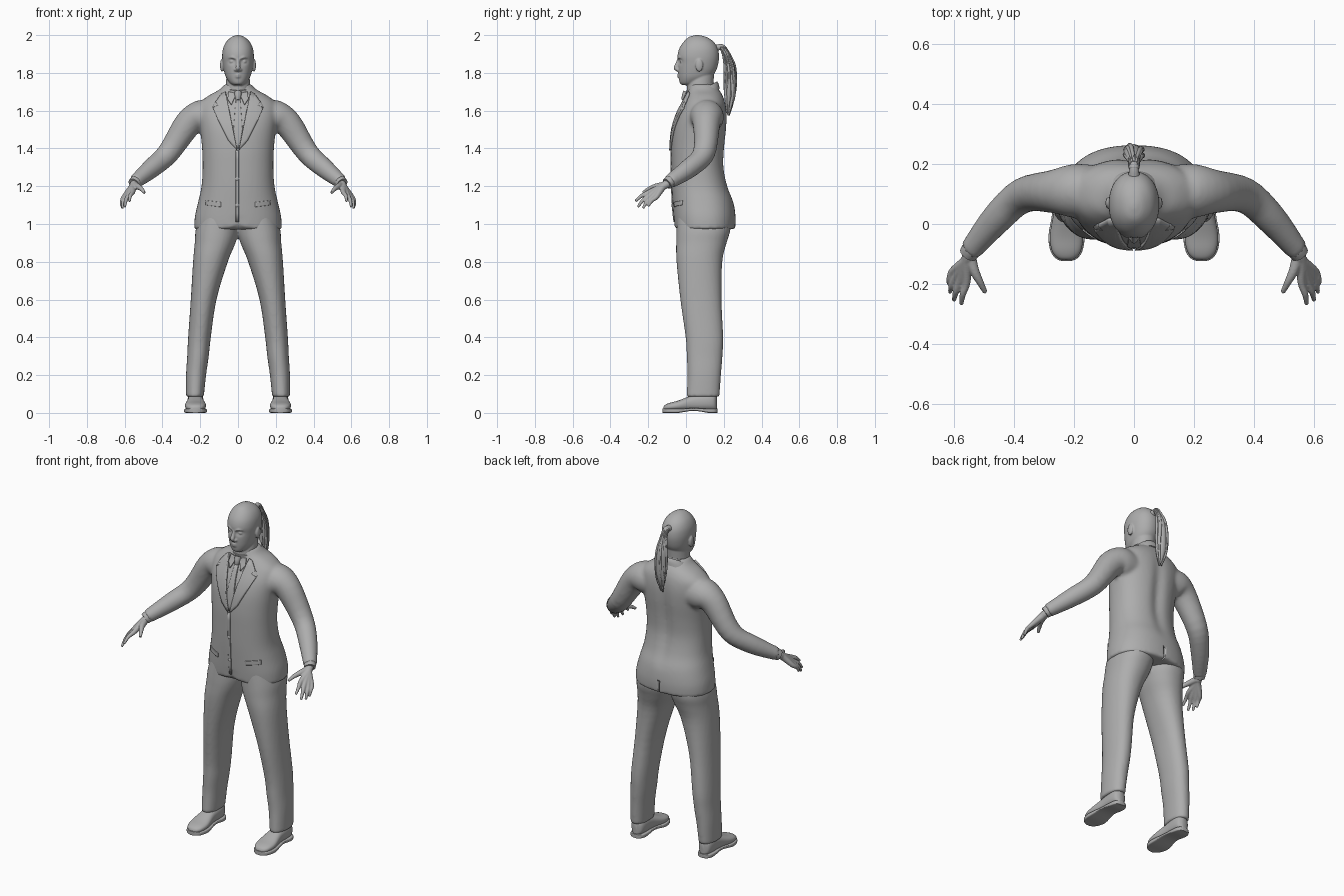
import bpy, bmesh, math, random
from mathutils import Vector, Matrix
from mathutils.bvhtree import BVHTree

random.seed(4)
cube = bpy.data.objects.get("Cube")
if cube:
    bpy.data.objects.remove(cube, do_unlink=True)

grey = bpy.data.materials.new("plain_grey")
grey.use_nodes = True
grey.diffuse_color = (0.42, 0.42, 0.42, 1)
grey.node_tree.nodes["Principled BSDF"].inputs["Base Color"].default_value = grey.diffuse_color

X_AXIS, Z_AXIS = Vector((1, 0, 0)), Vector((0, 0, 1))
SIDES = (("left", 1), ("right", -1))


def spline(a, b, c, d, t):
    return 0.5 * (2 * b + (c - a) * t + (2 * a - 5 * b + 4 * c - d) * t * t + (3 * b - a - 3 * c + d) * t ** 3)


def loft(bm, sections, power=2.0, sides=32, steps=4):
    """Skin smooth rings through (centre, u axis, v axis) sections and cap both ends."""
    last = len(sections) - 1
    dense = []
    for i in range(last):
        quad = [sections[min(max(i + k, 0), last)] for k in (-1, 0, 1, 2)]
        for s in range(steps):
            dense.append([spline(*(q[j] for q in quad), s / steps) for j in range(3)])
    dense.append(sections[-1])
    rings = []
    for centre, u, v in dense:
        ring = []
        for k in range(sides):
            a = math.tau * k / sides
            c, s = math.cos(a), math.sin(a)
            c = math.copysign(abs(c) ** (2 / power), c)
            s = math.copysign(abs(s) ** (2 / power), s)
            ring.append(bm.verts.new(centre + u * c + v * s))
        rings.append(ring)
    for low, high in zip(rings, rings[1:]):
        for k in range(sides):
            n = (k + 1) % sides
            bm.faces.new((low[k], low[n], high[n], high[k]))
    bm.faces.new(rings[0][::-1])
    bm.faces.new(rings[-1])


def upright(rows, cx=None, side=1):
    """Rows of z, half width, front y, back y (and centre x) to horizontal rings."""
    return [(Vector((side * (r[4] if len(r) > 4 else 0), (r[2] + r[3]) / 2, r[0])),
             Vector((r[1], 0, 0)), Vector((0, (r[3] - r[2]) / 2, 0))) for r in rows]


def tube(bm, points, side=1, ref=Z_AXIS, sides=14):
    """Round tube through x, y, z, radius points."""
    path = [Vector((p[0] * side, p[1], p[2])) for p in points]
    sections = []
    for i, p in enumerate(path):
        t = (path[min(i + 1, len(path) - 1)] - path[max(i - 1, 0)]).normalized()
        u = t.cross(ref).normalized()
        sections.append((p, u * points[i][3], u.cross(t) * points[i][3]))
    loft(bm, sections, sides=sides)


def ball(bm, place, size):
    bmesh.ops.create_uvsphere(bm, u_segments=20, v_segments=12, radius=1,
                              matrix=Matrix.LocRotScale(Vector(place), None, Vector(size)))


def finish(name, bm, voxel=0, smooth=0):
    bmesh.ops.recalc_face_normals(bm, faces=bm.faces)
    mesh = bpy.data.meshes.new(name)
    bm.to_mesh(mesh)
    bm.free()
    mesh.materials.append(grey)
    mesh.shade_smooth()
    mesh.set_sharp_from_angle(angle=math.radians(45))
    obj = bpy.data.objects.new(name, mesh)
    bpy.context.collection.objects.link(obj)
    if voxel:
        fuse = obj.modifiers.new("fuse", "REMESH")
        fuse.mode, fuse.voxel_size, fuse.use_smooth_shade = "VOXEL", voxel, True
        relax = obj.modifiers.new("relax", "SMOOTH")
        relax.factor, relax.iterations = 0.5, smooth
    return obj


# Jacket: torso and both sleeves fused together
bm = bmesh.new()
loft(bm, upright([
    (.972, .232, -.06, .26), (1.04, .228, -.066, .262), (1.12, .21, -.071, .25),
    (1.2, .193, -.075, .222), (1.3, .187, -.077, .203), (1.4, .19, -.077, .206),
    (1.5, .2, -.068, .216), (1.58, .21, -.045, .218), (1.64, .2, -.015, .21),
    (1.68, .155, .004, .195), (1.71, .1, .012, .175), (1.74, .07, .02, .15)]), power=2.3, sides=96)
for v in bm.verts:
    x, y, z = v.co
    if y < 0 and z < 1.03:  # front hem cutaway
        v.co.z += 0.03 * max(0, 1 - abs(x) / 0.045)
    if y > 0.1 and z > 1.1:  # hollow along the spine
        v.co.y -= 0.016 * math.exp(-(x / 0.035) ** 2) * math.sin(math.pi * min(1, (z - 1.1) / 0.6))
for _, s in SIDES:
    tube(bm, [(.12, .11, 1.56, .085), (.2, .11, 1.565, .09), (.265, .108, 1.53, .073),
              (.37, .095, 1.375, .059), (.455, .02, 1.297, .052), (.545, -.088, 1.223, .037)], s, sides=32)
jacket = finish("jacket", bm, 0.01, 4)

# Back vent groove
bm = bmesh.new()
bmesh.ops.create_cone(bm, segments=3, radius1=1, radius2=1, depth=0.06, cap_ends=True,
                      matrix=Matrix.LocRotScale(Vector((0, .27, 1.0)), Matrix.Rotation(math.pi / 2, 3, "X"), None)
                      @ Matrix.Diagonal((.009, -.09, 1, 1)))
vent = finish("vent_cutter", bm)
vent.hide_render = True
vent.hide_set(True)
cut = jacket.modifiers.new("vent", "BOOLEAN")
cut.object, cut.operation, cut.solver = vent, "DIFFERENCE", "EXACT"

bpy.context.view_layer.update()
surface = BVHTree.FromObject(jacket, bpy.context.evaluated_depsgraph_get())


def front_y(x, z):
    hit = surface.ray_cast(Vector((x, -1, z)), Vector((0, 1, 0)))[0]
    return (hit or surface.find_nearest(Vector((x, 0, z)))[0]).y


def plate(name, outline, side=1, lift=0.004, thick=0.008):
    """Cloth panel with an x, z outline laid over the jacket front."""
    bm = bmesh.new()
    bm.faces.new([bm.verts.new((x * side, 0, z)) for x, z in outline])
    bmesh.ops.triangulate(bm, faces=bm.faces)
    bmesh.ops.subdivide_edges(bm, edges=bm.edges, cuts=7, use_grid_fill=True)
    for v in bm.verts:
        v.co.y = front_y(v.co.x, v.co.z) - lift
    obj = finish(name, bm)
    solid = obj.modifiers.new("cloth", "SOLIDIFY")
    solid.thickness, solid.offset = thick, 0


# Lapels, pocket flaps and shirt collar points
for label, s in SIDES:
    plate(label + "_lapel", [(.004, 1.39), (.05, 1.44), (.1, 1.54), (.133, 1.615), (.103, 1.627),
                             (.118, 1.645), (.085, 1.69), (.066, 1.70), (.042, 1.58)], s, .006, .012)
    plate(label + "_pocket_flap", [(.09, 1.09), (.17, 1.1), (.17, 1.125), (.09, 1.115)], s, .002, .006)
    plate(label + "_collar_point", [(.008, 1.69), (.035, 1.63), (.055, 1.66), (.05, 1.7)], s, .006)
plate("front_edge", [(-.012, 1.01), (.004, 1.01), (.004, 1.39), (-.012, 1.39)], 1, .002, .006)
plate("tie_blade", [(-.011, 1.66), (.011, 1.66), (.024, 1.5), (.004, 1.4), (-.004, 1.4), (-.024, 1.5)], 1, .003)

bm = bmesh.new()
tube(bm, [(0, .004, 1.7, .019), (0, -.006, 1.675, .017), (0, -.012, 1.655, .011)], ref=X_AXIS)
finish("tie_knot", bm)

bm = bmesh.new()
for z in (1.1, 1.24):
    ball(bm, (-.004, front_y(0, z) - .004, z), (.01, .004, .01))
finish("jacket_buttons", bm)

# Collars: tilted bands around the neck
for name, rings in (("jacket_collar", [(.09, 1.665, .105, .088, .05), (.088, 1.69, .09, .086, .048),
                                       (.085, 1.71, .08, .08, .045)]),
                    ("shirt_collar", [(.078, 1.66, .078, .078, .02), (.075, 1.69, .074, .076, .02),
                                      (.073, 1.728, .069, .074, .022)])):
    bm = bmesh.new()
    loft(bm, [(Vector((0, y, z)), Vector((w, 0, 0)), Vector((0, d, tilt))) for y, z, w, d, tilt in rings])
    finish(name, bm)

# Trousers: two legs fused at the hips
bm = bmesh.new()
for _, s in SIDES:
    loft(bm, upright([
        (.085, .047, .003, .177, .228), (.2, .053, .008, .185, .222), (.3, .057, .004, .193, .212),
        (.4, .06, -.002, .197, .204), (.6, .068, -.03, .188, .182), (.8, .092, -.05, .192, .146),
        (.9, .108, -.052, .215, .121), (.97, .114, -.05, .235, .11), (1.06, .1, -.045, .235, .1)],
        side=s), power=2.2, sides=40)
finish("trousers", bm, 0.009, 4)

# Shoes: y, half width, top height
shoe = [(-.124, .014, .03), (-.115, .035, .042), (-.09, .053, .053), (-.04, .06, .066),
        (.04, .047, .095), (.12, .046, .11), (.155, .037, .105), (.168, .015, .09)]
for label, s in SIDES:
    bm = bmesh.new()
    loft(bm, [(Vector((s * .225, y * .97, top / 2 + .006)), Vector((w * .92, 0, 0)),
               Vector((0, 0, top / 2 - .006))) for y, w, top in shoe], power=2.4)
    finish(label + "_shoe", bm)
    bm = bmesh.new()
    for y, w, top in [(0, 0, 0)]:
        loft(bm, [(Vector((s * .225, y, .018 if y == .04 else .012)), Vector((w, 0, 0)),
                   Vector((0, 0, .007 if y == .04 else .012))) for y, w, top in shoe], power=6)
    finish(label + "_sole", bm)

# Hands and shirt cuffs
fingers = [((.558, -.195, 1.168), (.575, -.268, 1.12)), ((.579, -.192, 1.152), (.6, -.255, 1.09)),
           ((.594, -.178, 1.143), (.613, -.228, 1.083)), ((.604, -.158, 1.142), (.617, -.2, 1.093))]
for label, s in SIDES:
    bm = bmesh.new()
    for knuckle, tip in fingers:
        middle = (Vector(knuckle) + Vector(tip)) / 2 + Vector((.004, -.004, .005))
        tube(bm, [(.54, -.08, 1.225, .022), (.556, -.12, 1.2, .02), (*knuckle, .0135),
                  (*middle, .0105), (*tip, .007)], s)
    tube(bm, [(.546, -.11, 1.205, .02), (.53, -.16, 1.198, .016), (.512, -.195, 1.186, .012),
              (.495, -.228, 1.166, .008)], s)
    finish(label + "_hand", bm, 0.004, 3)
    bm = bmesh.new()
    tube(bm, [(.53, -.07, 1.235, .033), (.542, -.086, 1.224, .033), (.552, -.1, 1.213, .031)], s, sides=24)
    finish(label + "_cuff", bm)

# Head: skull, neck, nose, brows, lips and ears fused together
bm = bmesh.new()
loft(bm, upright([
    (1.735, .022, -.018, .03), (1.746, .042, -.032, .08), (1.775, .063, -.038, .13),
    (1.81, .074, -.041, .158), (1.85, .081, -.042, .171), (1.89, .084, -.045, .175),
    (1.93, .079, -.035, .168), (1.965, .062, -.012, .146), (1.99, .034, .016, .108),
    (2.0, .008, .05, .07)]), power=2.15, sides=56)
for v in bm.verts:  # eye sockets
    if v.co.y < 0.02:
        v.co.y += .013 * math.exp(-((abs(v.co.x) - .032) / .018) ** 2 - ((v.co.z - 1.862) / .014) ** 2)
loft(bm, upright([(1.62, .075, .012, .15), (1.69, .066, .006, .145), (1.74, .064, .006, .145),
                  (1.8, .06, .02, .15)]))
tube(bm, [(0, -.036, 1.875, .009), (0, -.045, 1.85, .01), (0, -.053, 1.826, .013),
          (0, -.04, 1.812, .01)], ref=X_AXIS)
for z, y in ((1.79, -.037), (1.78, -.036)):
    tube(bm, [(-.027, y + .012, z, .004), (0, y - .003, z, .007), (.027, y + .012, z, .004)])
for _, s in SIDES:
    tube(bm, [(.008, -.04, 1.875, .006), (.03, -.037, 1.883, .007), (.055, -.014, 1.878, .005)], s)
    ball(bm, (s * .032, -.022, 1.86), (.014, .012, .009))
    ball(bm, (s * .013, -.042, 1.816), (.009, .01, .008))
    ball(bm, (s * .086, .07, 1.84), (.009, .02, .034))
finish("head", bm, 0.0045, 2)

# Ponytail: core with loose strands, gathered by a band
tail = [(0, .15, 1.925, .022), (0, .192, 1.938, .014), (0, .212, 1.9, .016), (0, .232, 1.83, .026),
        (0, .236, 1.74, .03), (0, .234, 1.66, .024), (0, .225, 1.59, .005)]
bm = bmesh.new()
tube(bm, tail, ref=X_AXIS)
for k in range(12):
    angle = math.tau * k / 12
    twist, drop = random.uniform(-.4, .4), random.uniform(-.02, .03)
    strand = []
    for i, (x, y, z, r) in enumerate(tail[1:]):
        a = angle + twist * i / 2
        strand.append((x + r * math.cos(a), y + r * math.sin(a), z + drop * i / 5, .003 + r * .17))
    tube(bm, strand, ref=X_AXIS, sides=8)
finish("ponytail", bm)
bm = bmesh.new()
ball(bm, (0, .19, 1.935), (.018, .011, .018))
finish("hair_band", bm)
